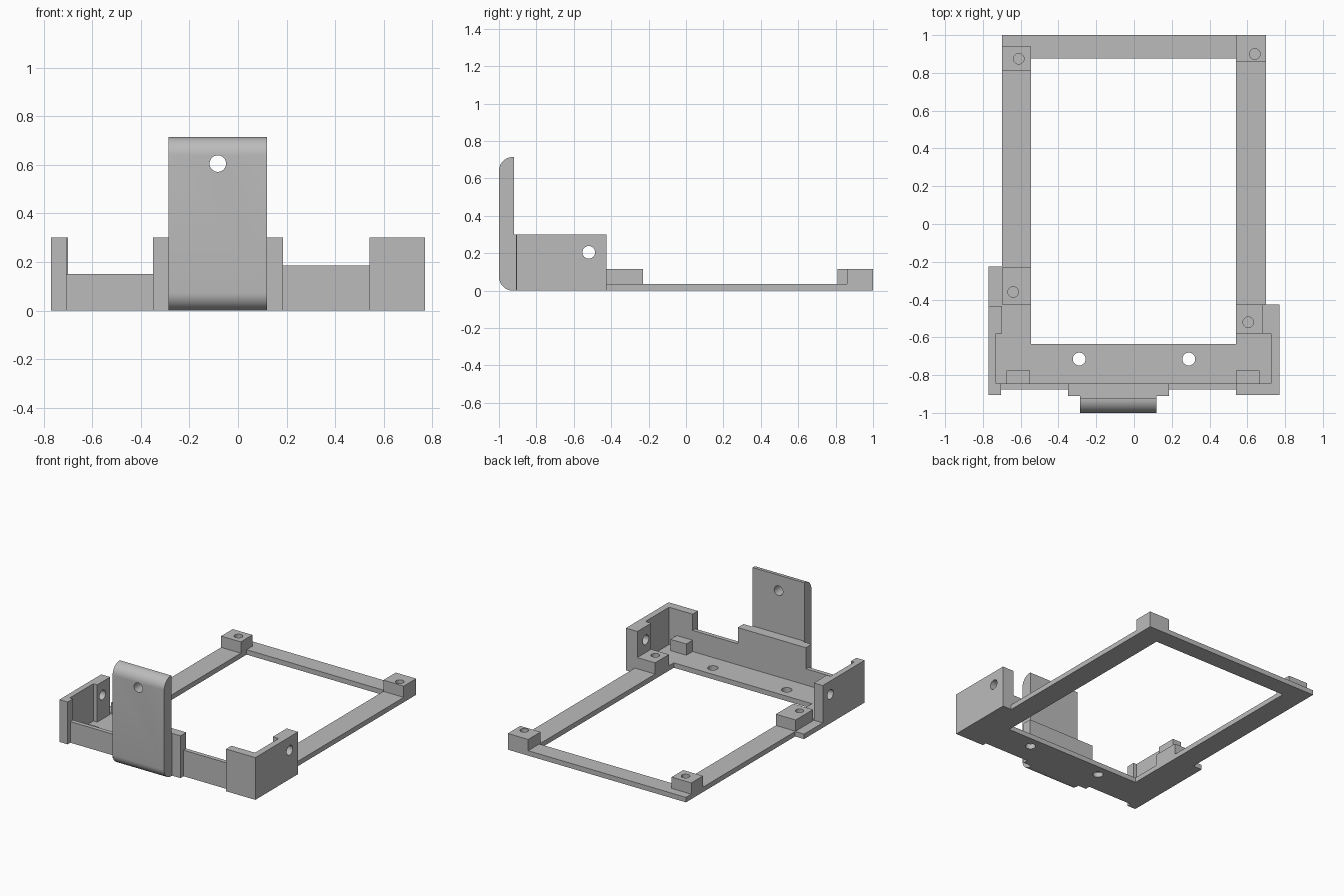
import bpy, bmesh, math
from mathutils import Matrix

old = bpy.data.objects.get("Cube")
if old:
    bpy.data.objects.remove(old, do_unlink=True)

GREY = (0.5, 0.5, 0.5, 1)
grey = bpy.data.materials.new("plain grey")
grey.use_nodes = True
grey.diffuse_color = GREY
grey.node_tree.nodes["Principled BSDF"].inputs["Base Color"].default_value = GREY

FLOOR = 0.035   # thickness of the base
POST = 0.115    # top of the screw posts
WALL = 0.30     # top of the tall walls


def finish(name, bm):
    bmesh.ops.recalc_face_normals(bm, faces=bm.faces)
    mesh = bpy.data.meshes.new(name)
    bm.to_mesh(mesh)
    bm.free()
    mesh.materials.append(grey)
    obj = bpy.data.objects.new(name, mesh)
    bpy.context.collection.objects.link(obj)
    return obj


def prism(name, outline, z0, z1):
    """Extrude a plan outline from z0 up to z1."""
    bm = bmesh.new()
    face = bm.faces.new([bm.verts.new((x, y, z0)) for x, y in outline])
    top = bmesh.ops.extrude_face_region(bm, geom=[face])["geom"]
    bmesh.ops.translate(bm, vec=(0, 0, z1 - z0),
                        verts=[v for v in top if isinstance(v, bmesh.types.BMVert)])
    return finish(name, bm)


def box(name, x0, x1, y0, y1, z0, z1):
    return prism(name, [(x0, y0), (x1, y0), (x1, y1), (x0, y1)], z0, z1)


def drill(centre, radius, depth, axis="Z"):
    """Round cutter centred on a point."""
    turn = {"X": Matrix.Rotation(math.pi / 2, 4, "Y"),
            "Y": Matrix.Rotation(math.pi / 2, 4, "X"),
            "Z": Matrix.Identity(4)}[axis]
    bm = bmesh.new()
    bmesh.ops.create_cone(bm, cap_ends=True, segments=32, radius1=radius, radius2=radius,
                          depth=depth, matrix=Matrix.Translation(centre) @ turn)
    return finish("cutter", bm)


def cut(obj, *cutters):
    """Subtract the cutters, then remove them."""
    for cutter in cutters:
        cutter.hide_render = True
        mod = obj.modifiers.new("cut", "BOOLEAN")
        mod.operation = "DIFFERENCE"
        mod.solver = "EXACT"
        mod.object = cutter
        bpy.context.view_layer.objects.active = obj
        bpy.ops.object.modifier_apply(modifier=mod.name)
        bpy.data.objects.remove(cutter, do_unlink=True)


def smooth(obj):
    bpy.ops.object.select_all(action="DESELECT")
    obj.select_set(True)
    bpy.context.view_layer.objects.active = obj
    bpy.ops.object.shade_smooth_by_angle(angle=math.radians(30))


# Flat base with a large opening and two screw holes
base = prism("base_frame", [
    (-.77, -.905), (-.705, -.905), (-.705, -.875), (-.35, -.875), (-.35, -.91),
    (.185, -.91), (.185, -.875), (.54, -.875), (.54, -.905), (.77, -.905),
    (.77, -.425), (.70, -.425), (.70, 1), (-.70, 1), (-.70, -.225), (-.77, -.225)],
    0, FLOOR)
cut(base, box("cutter", -.545, .54, -.635, .875, -.1, .1),
    drill((-.29, -.715, 0), .034, .3), drill((.29, -.715, 0), .034, .3))
smooth(base)

# Front walls of three heights
box("front_wall_right", -.705, -.35, -.875, -.845, FLOOR, .15)
box("front_wall_left", .185, .54, -.875, -.845, FLOOR, .185)
box("front_wall_centre", -.35, .185, -.91, -.845, FLOOR, WALL)

# Corner walls, thicker at the drilled back end
corners = {
    "corner_wall_left": [(.54, -.905), (.77, -.905), (.77, -.425), (.68, -.425),
                         (.68, -.58), (.725, -.58), (.725, -.845), (.54, -.845)],
    "corner_wall_right": [(-.77, -.905), (-.705, -.905), (-.705, -.845), (-.73, -.845),
                          (-.73, -.58), (-.70, -.58), (-.70, -.435), (-.77, -.435)],
}
for name, outline in corners.items():
    wall = prism(name, outline, FLOOR, WALL)
    side = math.copysign(.73, outline[0][0])
    cut(wall, drill((side, -.52, .205), .034, .3, "X"))
    smooth(wall)

# Screw posts with blind holes: x range, y range, hole centre
posts = {
    "post_front_left": (.54, .68, -.58, -.425, .605, -.52),
    "post_front_right": (-.70, -.545, -.425, -.23, -.64, -.36),
    "post_back_left": (.54, .70, .86, 1, .64, .90),
    "post_back_right": (-.70, -.545, .81, .94, -.61, .875),
}
for name, (x0, x1, y0, y1, hx, hy) in posts.items():
    post = box(name, x0, x1, y0, y1, FLOOR, POST)
    cut(post, drill((hx, hy, POST), .028, .3))
    smooth(post)

# Small rests behind the front walls
box("rest_left", .54, .665, -.845, -.775, FLOOR, POST)
box("rest_right", -.675, -.55, -.845, -.775, FLOOR, POST)

# Upright tab with rounded front edges and a hole
tab = box("upright_tab", -.285, .12, -1, -.91, 0, .715)
bm = bmesh.new()
bm.from_mesh(tab.data)
edges = [e for e in bm.edges
         if all(v.co.y < -.99 for v in e.verts)
         and abs(e.verts[0].co.z - e.verts[1].co.z) < .01]
bmesh.ops.bevel(bm, geom=edges, offset=.075, segments=10, profile=.5, affect="EDGES")
bm.to_mesh(tab.data)
bm.free()
cut(tab, drill((-.083, -.95, .605), .034, .4, "Y"))
# Clear the space behind the tab above the centre wall
cut(tab, box("cutter", -.4, .3, -.92, -.8, WALL, 1))
smooth(tab)
